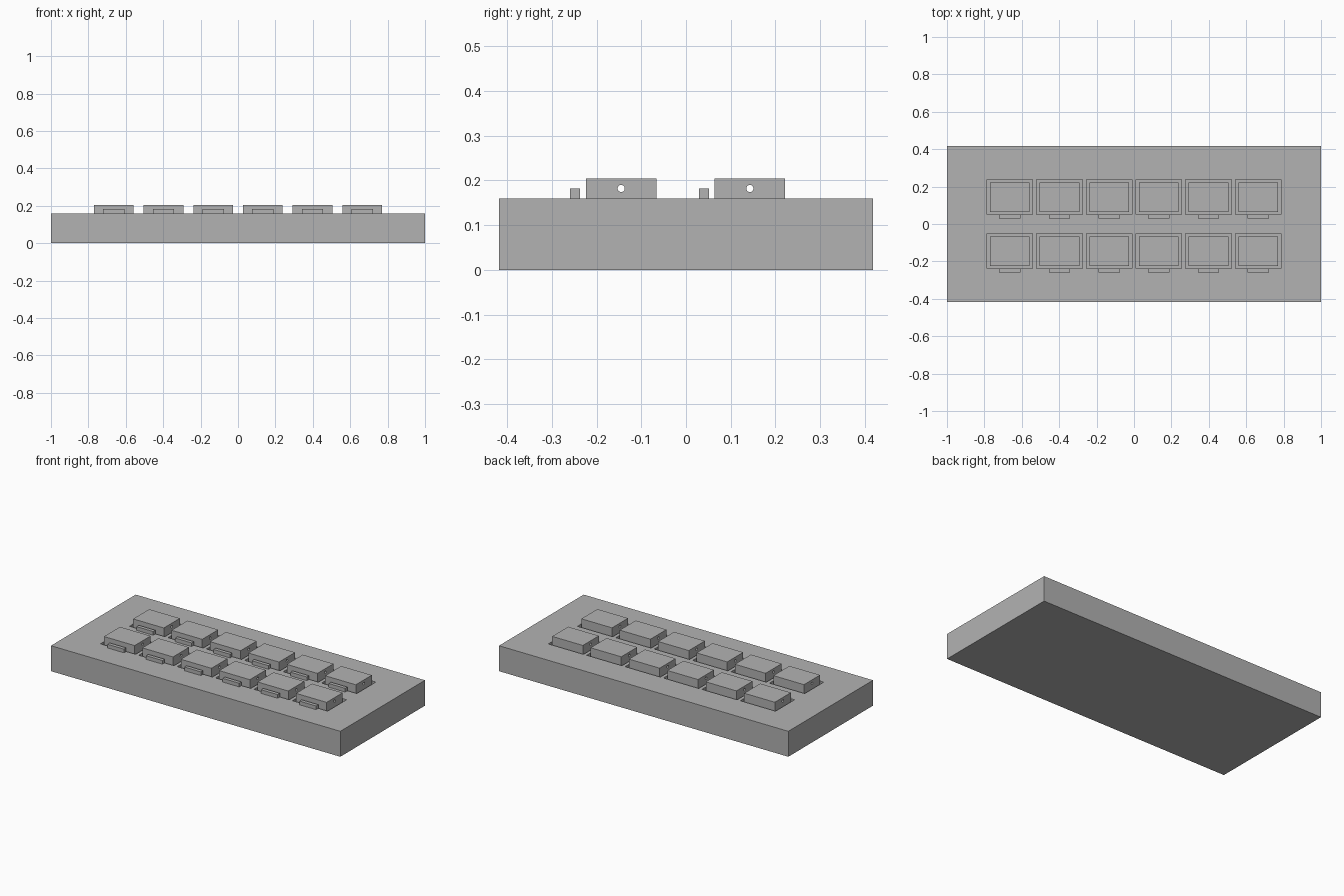
import bpy
import bmesh
from math import pi
from mathutils import Matrix, Vector

if "Cube" in bpy.data.objects:
    bpy.data.objects.remove(bpy.data.objects["Cube"])

grey = bpy.data.materials.new("plain grey")
grey.use_nodes = True
colour = (0.448, 0.448, 0.448, 1)
grey.diffuse_color = colour
grey.node_tree.nodes["Principled BSDF"].inputs["Base Color"].default_value = colour


def add_box(bm, low, high):
    low, high = Vector(low), Vector(high)
    place = Matrix.Translation((low + high) / 2) @ Matrix.Diagonal((*(high - low), 1))
    bmesh.ops.create_cube(bm, size=1, matrix=place)


def make_object(name, bm, helper=False):
    mesh = bpy.data.meshes.new(name)
    bm.to_mesh(mesh)
    bm.free()
    mesh.materials.append(grey)
    obj = bpy.data.objects.new(name, mesh)
    bpy.context.collection.objects.link(obj)
    obj.hide_render = helper
    return obj


def box(name, low, high):
    bm = bmesh.new()
    add_box(bm, low, high)
    return make_object(name, bm)


def cut(target, cutter):
    mod = target.modifiers.new("cut", "BOOLEAN")
    mod.operation = "DIFFERENCE"
    mod.solver = "EXACT"
    mod.object = cutter
    bpy.context.view_layer.objects.active = target
    bpy.ops.object.modifier_apply(modifier=mod.name)
    bpy.data.objects.remove(cutter)


TOP, FLOOR = 0.159, 0.08
columns = [(i - 2.5) * 0.2655 for i in range(6)]
rows = [-0.145, 0.143]

# Slab with a deep pocket for every key
slab = box("slab", (-1, -0.418, 0), (1, 0.418, TOP))
bm = bmesh.new()
for x in columns:
    for y in rows:
        add_box(bm, (x - 0.122, y - 0.092, FLOOR), (x + 0.122, y + 0.095, TOP + 0.05))
cut(slab, make_object("pocket_cutter", bm, True))

# Key block with a sideways pin hole
key = box("key", (-0.106, -0.079, FLOOR), (0.106, 0.079, 0.204))
bm = bmesh.new()
bmesh.ops.create_cone(bm, cap_ends=True, segments=24, radius1=0.008, radius2=0.008, depth=0.4,
                      matrix=Matrix.Translation((0, 0, 0.182)) @ Matrix.Rotation(pi / 2, 4, "Y"))
cut(key, make_object("pin_cutter", bm, True))

# Small tab in front of each key
tab = box("tab", (-0.057, -0.114, TOP - 0.005), (0.057, -0.092, 0.182))

# Repeat key and tab over the grid
for part in (key, tab):
    for j, y in enumerate(rows):
        for i, x in enumerate(columns):
            copy = part
            if i or j:
                copy = part.copy()
                bpy.context.collection.objects.link(copy)
            copy.name = f"{part.data.name}_{j + 1}_{i + 1}"
            copy.location = (x, y, 0)
